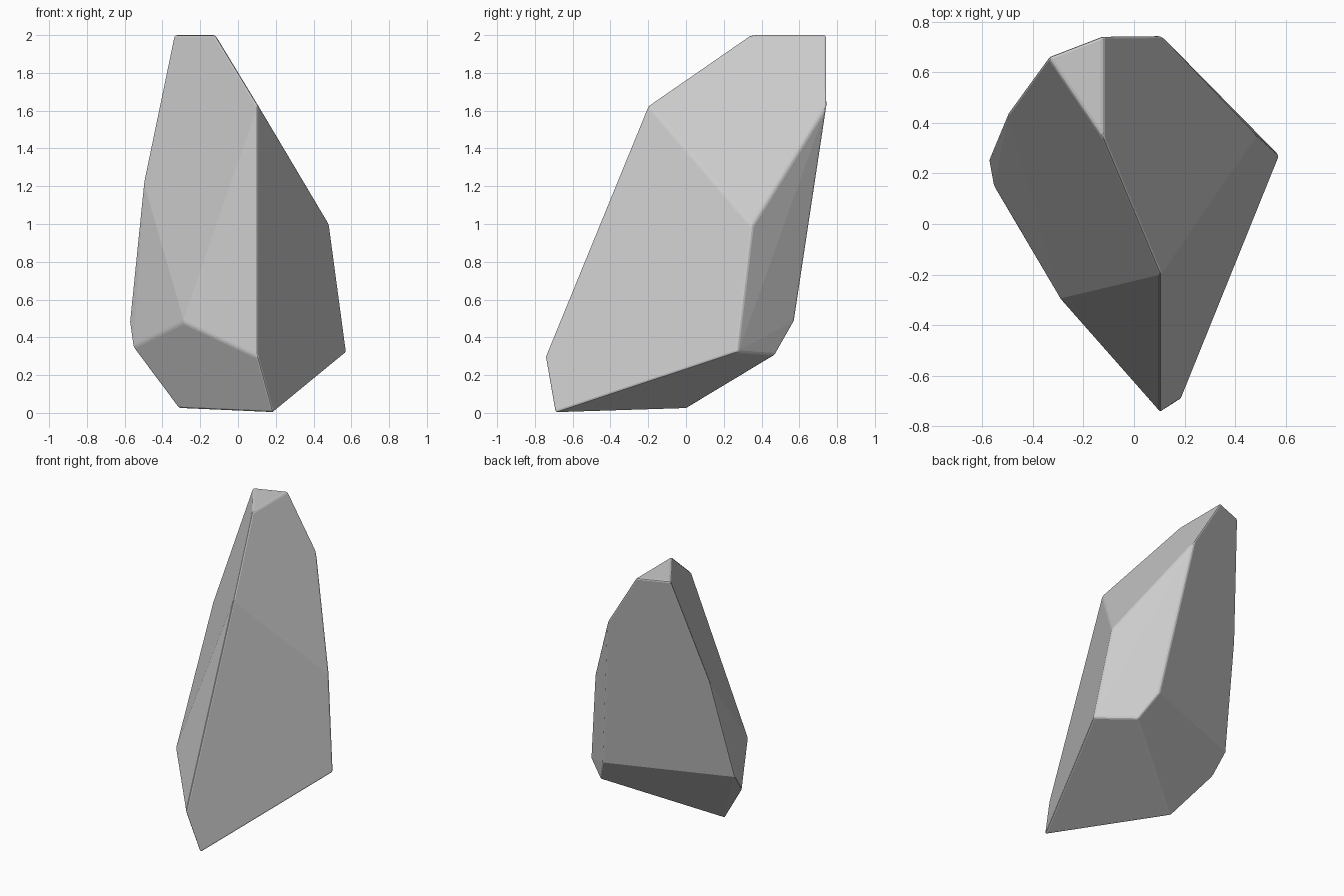
import bpy, bmesh, math

if "Cube" in bpy.data.objects:
    bpy.data.objects.remove(bpy.data.objects["Cube"])

# Corner points of the faceted crystal rock, from the tip down to the foot
corners = [
    (-0.34, 0.66, 2.0), (-0.12, 0.745, 2.0), (-0.12, 0.335, 2.0),      # flat tip
    (0.105, -0.20, 1.63), (0.105, 0.747, 1.63), (-0.50, 0.44, 1.23),   # shoulders
    (0.485, 0.35, 0.99), (0.575, 0.27, 0.32),                          # right side
    (-0.29, -0.30, 0.48), (0.105, -0.747, 0.295),                      # front
    (-0.555, 0.15, 0.35), (-0.575, 0.26, 0.49),                        # left side
    (0.265, 0.575, 0.49), (0.36, 0.47, 0.305),                         # back
    (0.185, -0.695, 0.0), (-0.31, 0.0, 0.022),                         # foot
]

# Convex shell with near-flat triangles merged into single facets
bm = bmesh.new()
for c in corners:
    bm.verts.new(c)
bmesh.ops.convex_hull(bm, input=bm.verts[:])
bmesh.ops.dissolve_limit(bm, angle_limit=math.radians(3),
                         verts=bm.verts[:], edges=bm.edges[:])
bmesh.ops.recalc_face_normals(bm, faces=bm.faces[:])
mesh = bpy.data.meshes.new("crystal_rock")
bm.to_mesh(mesh)
bm.free()
rock = bpy.data.objects.new("crystal_rock", mesh)
bpy.context.collection.objects.link(rock)

# Slightly worn sharp edges
bevel = rock.modifiers.new("worn_edges", 'BEVEL')
bevel.width = 0.012
bevel.segments = 2
bevel.limit_method = 'ANGLE'
bevel.angle_limit = math.radians(30)
